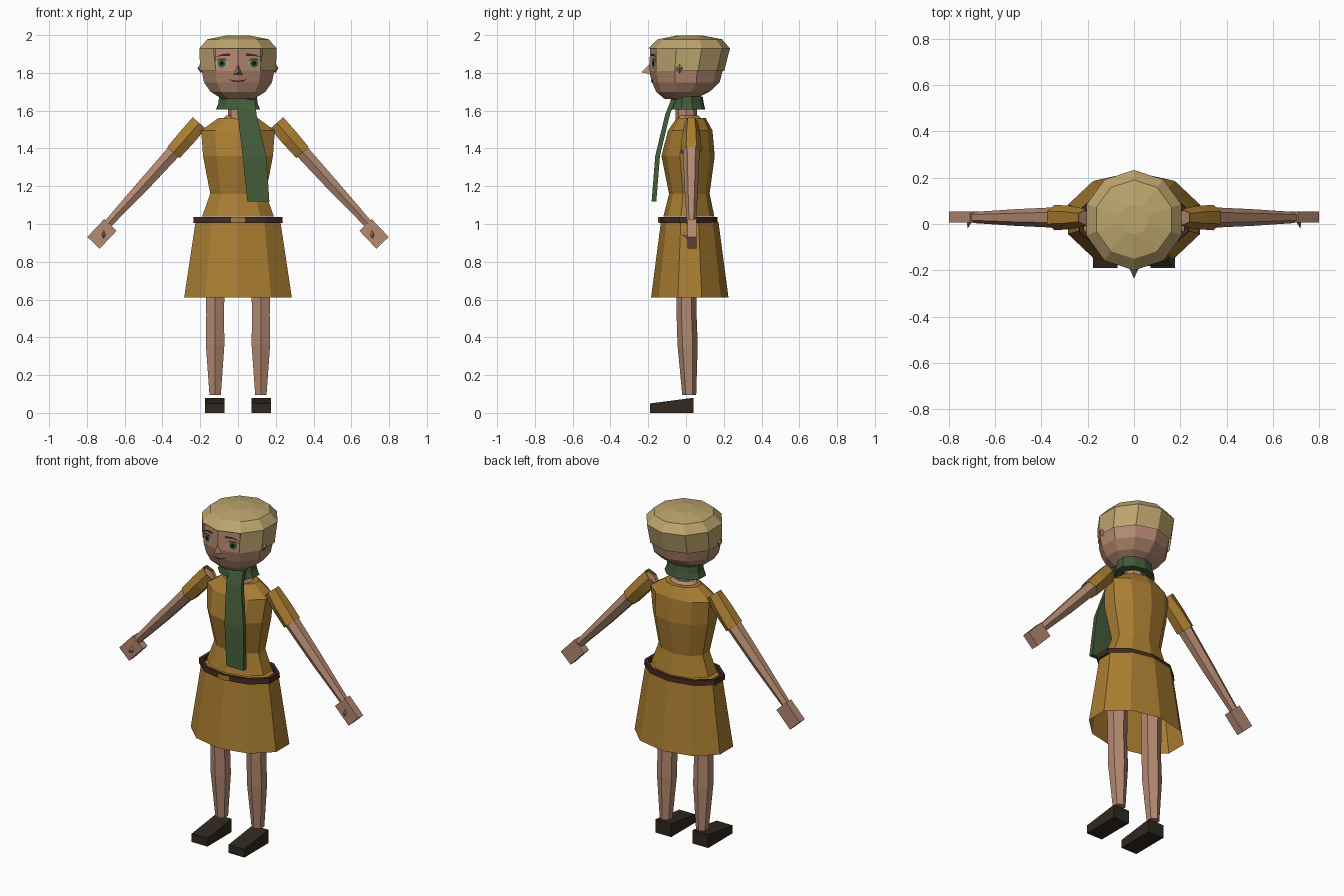
import bpy, bmesh, math
from mathutils import Vector, Matrix

if "Cube" in bpy.data.objects:
    bpy.data.objects.remove(bpy.data.objects["Cube"])


def material(name, r, g, b):
    lin = [(c / 255) ** 2.2 for c in (r, g, b)] + [1.0]
    m = bpy.data.materials.new(name)
    m.use_nodes = True
    m.diffuse_color = lin
    bsdf = m.node_tree.nodes["Principled BSDF"]
    bsdf.inputs["Base Color"].default_value = lin
    bsdf.inputs["Roughness"].default_value = 0.9
    return m


SKIN = material("skin", 178, 136, 112)
HAIR = material("straw_hair", 186, 162, 108)
TUNIC = material("ochre_cloth", 168, 124, 52)
SCARF = material("green_wool", 68, 90, 58)
BELT = material("brown_leather", 68, 46, 36)
SHOE = material("dark_leather", 52, 44, 36)
EYE = material("eye_pale", 172, 164, 132)
IRIS = material("iris_green", 70, 96, 66)
PUPIL = material("pupil_black", 22, 22, 20)
LIPS = material("lip_brown", 84, 46, 38)


def finish(name, bm, mat, recalc=True):
    if recalc:
        bmesh.ops.recalc_face_normals(bm, faces=bm.faces)
    me = bpy.data.meshes.new(name)
    bm.to_mesh(me)
    bm.free()
    me.materials.append(mat)
    ob = bpy.data.objects.new(name, me)
    bpy.context.collection.objects.link(ob)
    return ob


def loft(name, rings, mat, caps=(True, True), loop=False, skip=None):
    """Bridge rings of points; skip(ring, segment) leaves openings."""
    bm = bmesh.new()
    vs = [[bm.verts.new(p) for p in ring] for ring in rings]
    n = len(vs[0])
    for i in range(len(vs) - (0 if loop else 1)):
        a, b = vs[i], vs[(i + 1) % len(vs)]
        for j in range(n):
            if not (skip and skip(i, j)):
                k = (j + 1) % n
                bm.faces.new((a[j], a[k], b[k], b[j]))
    if caps[0]:
        bm.faces.new(vs[0])
    if caps[1]:
        bm.faces.new(vs[-1])
    return finish(name, bm, mat)


def circle(n):
    """Unit ring starting at the front, scaled to full width in x."""
    angles = [math.tau * j / n for j in range(n)]
    wide = max(math.sin(a) for a in angles)
    return [(math.sin(a) / wide, -math.cos(a)) for a in angles]


def level(z, half, front, back, n=10, cx=0.0):
    """Horizontal ring from half width and front/back depth."""
    cy, ry = (front + back) / 2, (back - front) / 2
    return [Vector((cx + half * u, cy + ry * v, z)) for u, v in circle(n)]


def limb(name, path, mat, side, caps, n=6, cy=0.028):
    """Sloping tube in the xz plane; path holds (x, z, half width, half depth)."""
    d = Vector((path[-1][0] - path[0][0], path[-1][1] - path[0][1])).normalized()
    rings = [[Vector((side * (x - d.y * w * u), cy + t * v, z + d.x * w * u))
              for u, v in circle(n)] for x, z, w, t in path]
    return loft(name, rings, mat, caps)


# Torso, neck and skirt
loft("tunic", [level(1.04, .19, -.12, .15), level(1.16, .147, -.09, .125),
               level(1.36, .185, -.13, .152), level(1.495, .195, -.095, .14),
               level(1.56, .105, -.05, .105)], TUNIC)
loft("neckline", [level(1.55, .09, -.045, .09), level(1.575, .06, -.045, .065)], SKIN)
loft("neck", [level(1.5, .055, -.055, .06, 8), level(1.69, .05, -.055, .055, 8)], SKIN)
loft("skirt", [level(.61, .285, -.185, .225), level(1.01, .225, -.133, .172)],
     TUNIC, caps=(False, True))

# Belt and buckle
loft("belt", [level(1.006, .237, -.142, .168), level(1.038, .235, -.14, .166),
              level(1.038, .215, -.125, .15), level(1.006, .215, -.125, .15)],
     BELT, (False, False), loop=True)
loft("buckle", [level(z, .036, -.147, -.13, 4) for z in (1.008, 1.036)], TUNIC)

# Scarf collar and hanging tail
loft("scarf_collar", [level(1.605, .118, -.09, .102), level(1.635, .105, -.085, .095),
                      level(1.676, .1, -.078, .088), level(1.67, .06, -.055, .06),
                      level(1.605, .07, -.06, .065)], SCARF, (False, False), loop=True)
tail = [(1.66, -.005, .09, -.078), (1.58, -.002, .098, -.11),
        (1.36, .024, .15, -.163), (1.12, .05, .166, -.182)]
loft("scarf_tail", [[Vector((a, y, z)), Vector((b, y, z)),
                     Vector((b, y + .025, z)), Vector((a, y + .025, z))]
                    for z, a, b, y in tail], SCARF)

# Head and hair cap, open over the face
loft("head", [level(1.663, .085, -.115, .05), level(1.70, .145, -.158, .125),
              level(1.75, .18, -.18, .178), level(1.81, .192, -.195, .193),
              level(1.93, .195, -.19, .215)], SKIN)
loft("hair", [level(1.81, .2, -.198, .202), level(1.93, .205, -.2, .233),
              level(1.978, .162, -.15, .19), level(1.998, .06, -.045, .085)],
     HAIR, (False, True), skip=lambda i, j: i == 0 and j in (0, 9))


def on_face(x, z, off):
    """Point just in front of the folded face surface."""
    front = -.195 + (.25 * (1.81 - z) if z < 1.81 else .04 * (z - 1.81))
    return Vector((x, front + .32 * abs(x) - off, z))


def plate(name, points, mat, off):
    bm = bmesh.new()
    f = bm.faces.new([bm.verts.new(on_face(x, z, off)) for x, z in points])
    f.normal_update()
    if f.normal.y > 0:
        f.normal_flip()
    finish(name, bm, mat, recalc=False)


def disc(cx, cz, rx, rz, n=12):
    return [(cx + rx * math.cos(math.tau * i / n), cz + rz * math.sin(math.tau * i / n))
            for i in range(n)]


# Nose
bm = bmesh.new()
top, lf, rt, tip = [bm.verts.new(p) for p in
                    ((0, -.19, 1.848), (.024, -.183, 1.79), (-.024, -.183, 1.79), (0, -.235, 1.803))]
for tri in ((top, lf, tip), (top, tip, rt), (lf, rt, tip), (top, rt, lf)):
    bm.faces.new(tri)
finish("nose", bm, SKIN)

for s, tag in ((1, "left"), (-1, "right")):
    # Eyes, brows and half of the mouth
    ex = s * .086
    plate(tag + "_eye", disc(ex, 1.85, .036, .026), EYE, .003)
    plate(tag + "_iris", disc(ex, 1.851, .023, .024), IRIS, .005)
    plate(tag + "_pupil", disc(ex, 1.851, .011, .012), PUPIL, .007)
    plate(tag + "_lash", [(s * x, z) for x, z in
          ((.05, 1.862), (.068, 1.877), (.104, 1.877), (.122, 1.86), (.104, 1.871), (.068, 1.871))],
          BELT, .006)
    plate(tag + "_brow", [(s * x, z) for x, z in
          ((.042, 1.903), (.085, 1.9), (.125, 1.882), (.085, 1.89), (.042, 1.89))], BELT, .006)
    plate(tag + "_mouth", [(s * x, z) for x, z in
          ((0, 1.76), (.03, 1.762), (.052, 1.772), (.03, 1.754), (0, 1.75))], LIPS, .004)

    # Ear
    bm = bmesh.new()
    bmesh.ops.create_uvsphere(bm, u_segments=4, v_segments=2, radius=1)
    bmesh.ops.transform(bm, verts=bm.verts, matrix=Matrix.Translation((s * .197, -.035, 1.825))
                        @ Matrix.Diagonal((.017, .024, .028, 1)))
    finish(tag + "_ear", bm, SKIN)

    # Sleeve and arm
    limb(tag + "_sleeve", [(.205, 1.535, .046, .036), (.27, 1.46, .047, .05),
                           (.342, 1.378, .044, .055)], TUNIC, s, (False, False))
    limb(tag + "_arm", [(.215, 1.523, .036, .032), (.34, 1.383, .037, .044),
                        (.51, 1.195, .032, .036), (.69, 1.0, .022, .024)],
         SKIN, s, (True, True))

    # Hand with a small pointed thumb
    bm = bmesh.new()
    bmesh.ops.create_cube(bm, size=1)
    bmesh.ops.transform(bm, verts=bm.verts, matrix=Matrix.Translation((s * .72, .031, .948))
                        @ Matrix.Rotation(s * math.radians(46.5), 4, 'Y')
                        @ Matrix.Diagonal((.131, .048, .09, 1)))
    finish(tag + "_hand", bm, SKIN)
    bm = bmesh.new()
    base = [bm.verts.new((s * (.71 + a), .012, .945 + b))
            for a, b in ((-.012, 0), (0, -.026), (.012, 0), (0, .026))]
    point = bm.verts.new((s * .718, -.02, .938))
    for i in range(4):
        bm.faces.new((base[i], base[(i + 1) % 4], point))
    bm.faces.new(base)
    finish(tag + "_thumb", bm, SKIN)

    # Leg
    cx = s * .121
    loft(tag + "_leg", [level(.095, .03, -.02, .054, 6, cx), level(.36, .049, -.045, .062, 6, cx),
                        level(.52, .047, -.05, .056, 6, cx), level(.95, .055, -.055, .06, 6, cx)], SKIN)

    # Wedge shoe
    profile = ((-.19, 0), (.04, 0), (.04, .08), (-.19, .05))
    loft(tag + "_shoe", [[Vector((cx + w * s, y, z)) for y, z in profile]
                         for w in (-.05, .055)], SHOE)
